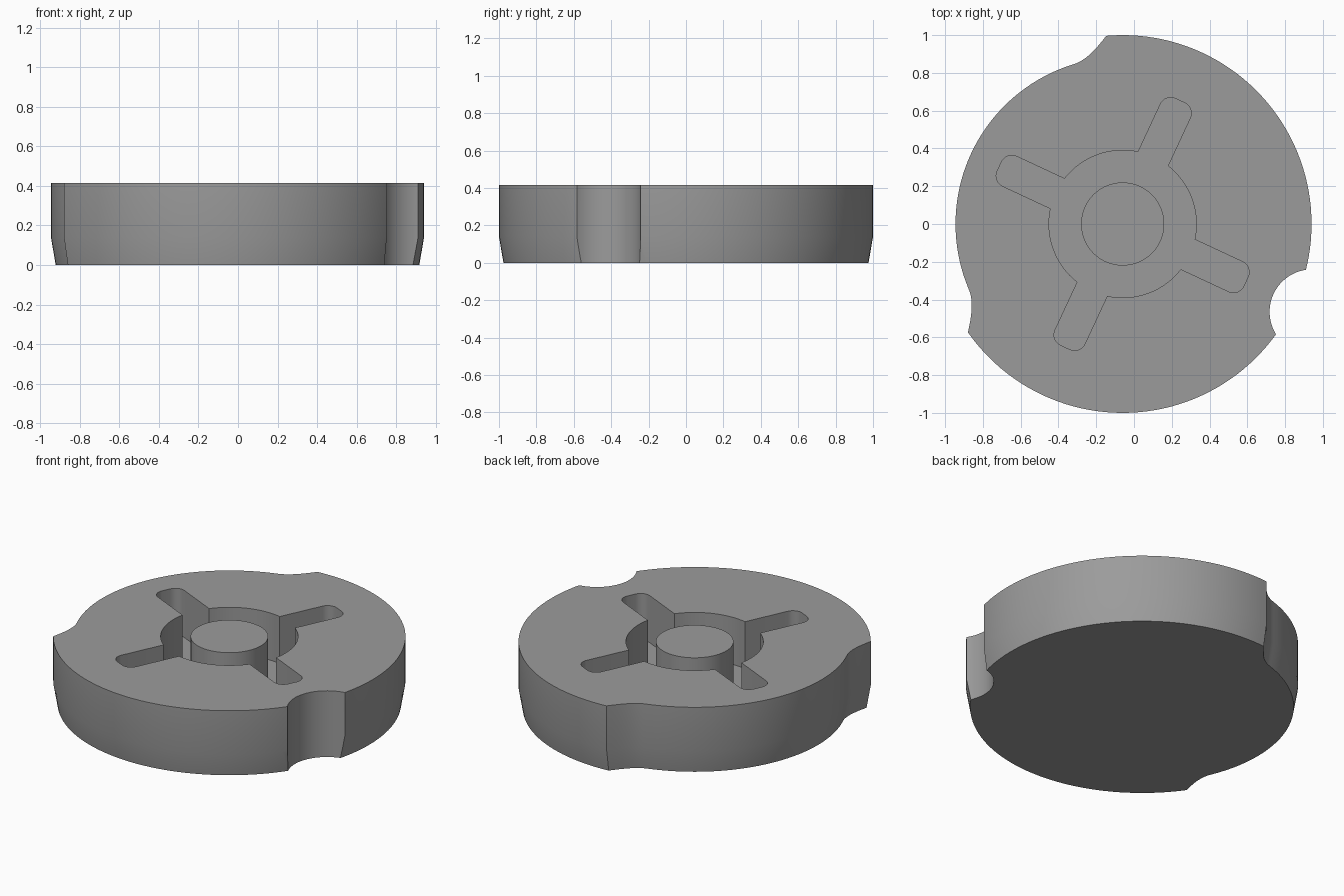
import bpy
import bmesh
import math

if "Cube" in bpy.data.objects:
    bpy.data.objects.remove(bpy.data.objects["Cube"])

CX = -0.06           # axis of the round body
TOP = 0.415
FLOOR = 0.12         # bottom of the recess
TILT = -25           # direction of the first slot, degrees

grey = bpy.data.materials.new("mid_grey")
grey.diffuse_color = (0.33, 0.33, 0.33, 1)
grey.use_nodes = True
grey.node_tree.nodes["Principled BSDF"].inputs["Base Color"].default_value = grey.diffuse_color


def prism(name, rings):
    """Closed solid from stacked outlines [(points, z), ...]."""
    bm = bmesh.new()
    loops = [[bm.verts.new((x + CX, y, z)) for x, y in pts] for pts, z in rings]
    n = len(loops[0])
    for a, b in zip(loops, loops[1:]):
        for i in range(n):
            j = (i + 1) % n
            bm.faces.new((a[i], a[j], b[j], b[i]))
    bm.faces.new(loops[0][::-1])
    bm.faces.new(loops[-1])
    bmesh.ops.recalc_face_normals(bm, faces=bm.faces)
    mesh = bpy.data.meshes.new(name)
    bm.to_mesh(mesh)
    bm.free()
    mesh.materials.append(grey)
    ob = bpy.data.objects.new(name, mesh)
    bpy.context.collection.objects.link(ob)
    return ob


def polar(r, deg):
    a = math.radians(deg)
    return r * math.cos(a), r * math.sin(a)


def circle(r, cx=0, cy=0, n=96):
    return [(cx + x, cy + y) for x, y in (polar(r, 360 * i / n) for i in range(n))]


def select(ob):
    bpy.ops.object.select_all(action='DESELECT')
    ob.select_set(True)
    bpy.context.view_layer.objects.active = ob


def cut(ob, cutter):
    cutter.hide_render = True
    mod = ob.modifiers.new("cut", 'BOOLEAN')
    mod.operation = 'DIFFERENCE'
    mod.solver = 'EXACT'
    mod.object = cutter
    select(ob)
    bpy.ops.object.modifier_apply(modifier=mod.name)
    bpy.data.objects.remove(cutter)


# Body: wide sector, plus a narrower sector between 95 and 215 degrees
def body_radius(deg):
    d = min(deg - 95, 215 - deg)
    if d < 0:
        return 1.0
    return 0.885 + 0.115 * max(0, 1 - d / 12) ** 2


def body_outline(inset):
    angles = [2.5 * i for i in range(144)]
    angles += [95 + k * 1.25 for k in range(1, 10, 2)]
    angles += [215 - k * 1.25 for k in range(1, 10, 2)]
    return [polar(body_radius(a) - inset, a) for a in sorted(angles)]


body = prism("disc_body", [(body_outline(0.024), 0),
                           (body_outline(0), 0.14),
                           (body_outline(0), TOP)])

# Round notch in the rim
cut(body, prism("notch_cutter", [(circle(0.225, 1.003, -0.465), -0.1),
                                 (circle(0.225, 1.003, -0.465), TOP + 0.1)]))

# Recess: round well with four round-cornered slots
HOLE, HALF, TIP, FILLET = 0.39, 0.087, 0.72, 0.06
corner = math.degrees(math.asin(HALF / HOLE))
outline = []
for k in range(4):
    turn = TILT + 90 * k
    side = [(HOLE * math.cos(math.radians(corner)), -HALF)]
    for i in range(9):
        x, y = polar(FILLET, -90 + 90 * i / 8)
        side.append((TIP - FILLET + x, -HALF + FILLET + y))
    side += [(x, -y) for x, y in reversed(side)]
    c, s = polar(1, turn)
    outline += [(x * c - y * s, x * s + y * c) for x, y in side]
    span = 90 - 2 * corner
    outline += [polar(HOLE, turn + corner + span * i / 16) for i in range(1, 16)]
cut(body, prism("recess_cutter", [(outline, FLOOR), (outline, TOP + 0.1)]))

# Centre peg, level with the top face
peg = prism("centre_peg", [(circle(0.22), FLOOR - 0.02), (circle(0.22), TOP)])

for ob in (body, peg):
    select(ob)
    bpy.ops.object.shade_smooth_by_angle(angle=math.radians(30))
